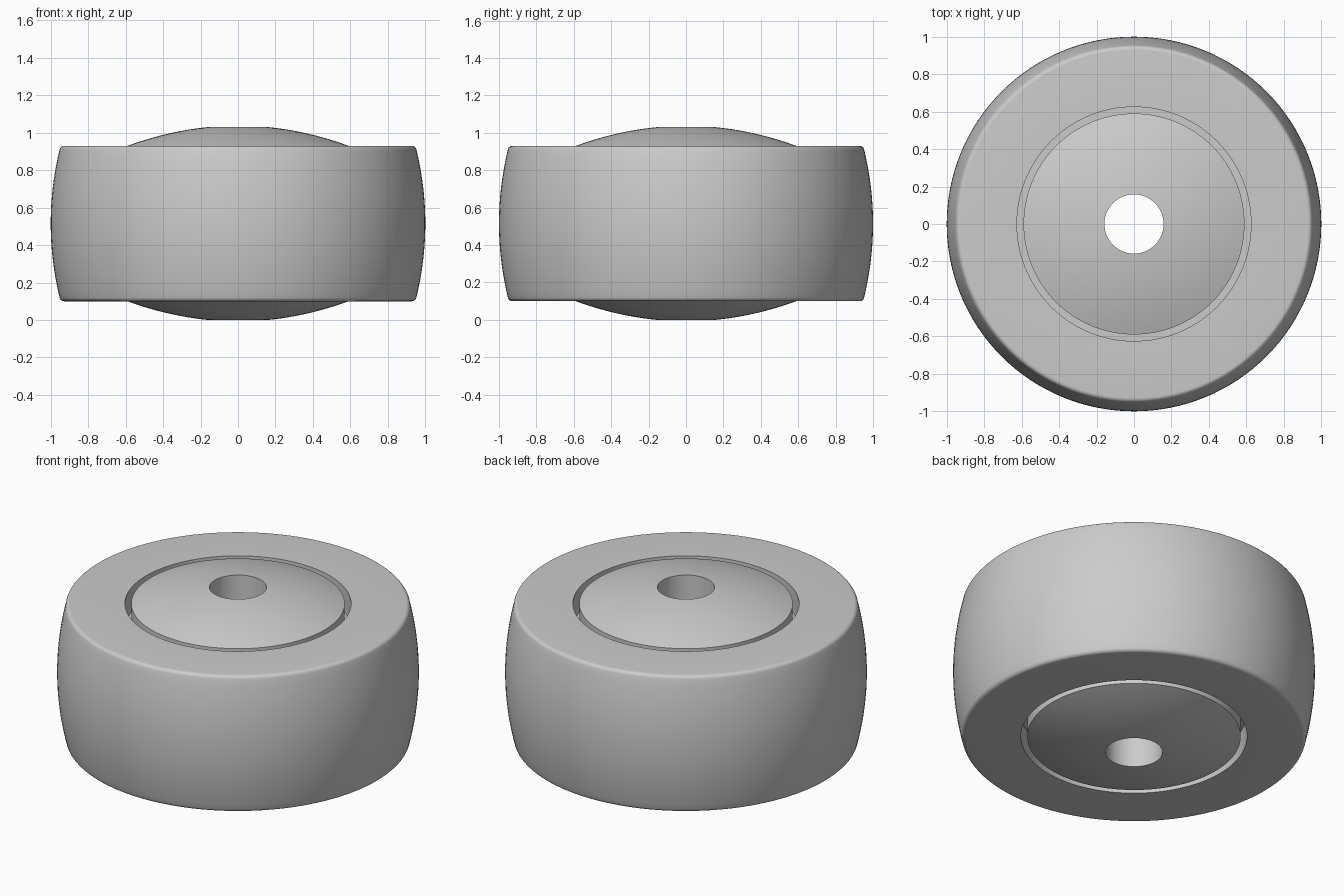
import bpy, bmesh, math

if "Cube" in bpy.data.objects:
    bpy.data.objects.remove(bpy.data.objects["Cube"])

MID = 0.515          # mid height of the wheel
SEGS = 128


def revolve(name, half, closed_mid=False):
    """Spin an upper-half profile (r, z offset from MID), mirrored below, about z."""
    lower = [(r, -z) for r, z in half]
    chains = [half + lower[::-1]]
    if closed_mid:               # also join the inner ends
        chains[0].append(half[0])
    bm = bmesh.new()
    for pts in chains:
        rings = []
        for r, z in pts:
            rings.append([bm.verts.new((r * math.cos(a), r * math.sin(a), MID + z))
                          for a in (2 * math.pi * i / SEGS for i in range(SEGS))])
        for a, b in zip(rings, rings[1:]):
            for i in range(SEGS):
                j = (i + 1) % SEGS
                bm.faces.new((a[i], b[i], b[j], a[j]))
    bmesh.ops.remove_doubles(bm, verts=bm.verts, dist=1e-5)
    me = bpy.data.meshes.new(name)
    bm.to_mesh(me)
    bm.free()
    ob = bpy.data.objects.new(name, me)
    bpy.context.collection.objects.link(ob)
    bpy.ops.object.select_all(action='DESELECT')
    ob.select_set(True)
    bpy.context.view_layer.objects.active = ob
    bpy.ops.object.shade_smooth_by_angle(angle=math.radians(32))
    return ob


FLOOR = 0.265        # groove floor, offset from mid height
R_HUB, R_RIM = 0.59, 0.625

# tyre: groove floor, inner wall, flat face, rounded shoulder, crowned tread
tyre = [(R_HUB, FLOOR), (R_RIM, FLOOR), (R_RIM, 0.415)]
for i in range(7):
    a = math.radians(90 - 75 * i / 6)
    tyre.append((0.928 + 0.025 * math.cos(a), 0.39 + 0.025 * math.sin(a)))
r1, z1 = tyre[-1]
for i in range(1, 12):
    z = z1 * (1 - i / 12)
    tyre.append((1 - (1 - r1) * (z / z1) ** 2, z))
tyre.append((1.0, 0.0))
revolve("tyre", tyre)

# hub: axle bore, domed face, side wall down to the groove floor
R_BORE = 0.158
dome = []
for i in range(13):
    r = R_BORE + (R_HUB - R_BORE) * i / 12
    t = (r * r - R_BORE ** 2) / (R_HUB ** 2 - R_BORE ** 2)
    dome.append((r, 0.515 - 0.1 * t))


def shell(name, dome):
    # one continuous strip: lower wall, lower dome, bore, upper dome, upper wall
    upper = [(R_HUB, FLOOR)] + dome[::-1]
    return revolve(name, upper)


shell("hub", dome)

# consistent outward normals: tyre and hub shells meet at the groove floor
for ob, ref in ((bpy.data.objects["tyre"], 1.0), (bpy.data.objects["hub"], -1.0)):
    bm = bmesh.new()
    bm.from_mesh(ob.data)
    bm.normal_update()
    radial = max if ref > 0 else min
    f = radial(bm.faces, key=lambda f: f.calc_center_median().xy.length
               if abs(f.normal.z) < 0.5 else (0 if ref > 0 else 9))
    if f.normal.xy.dot(f.calc_center_median().xy) * ref < 0:
        bmesh.ops.reverse_faces(bm, faces=bm.faces[:])
    bm.to_mesh(ob.data)
    bm.free()
